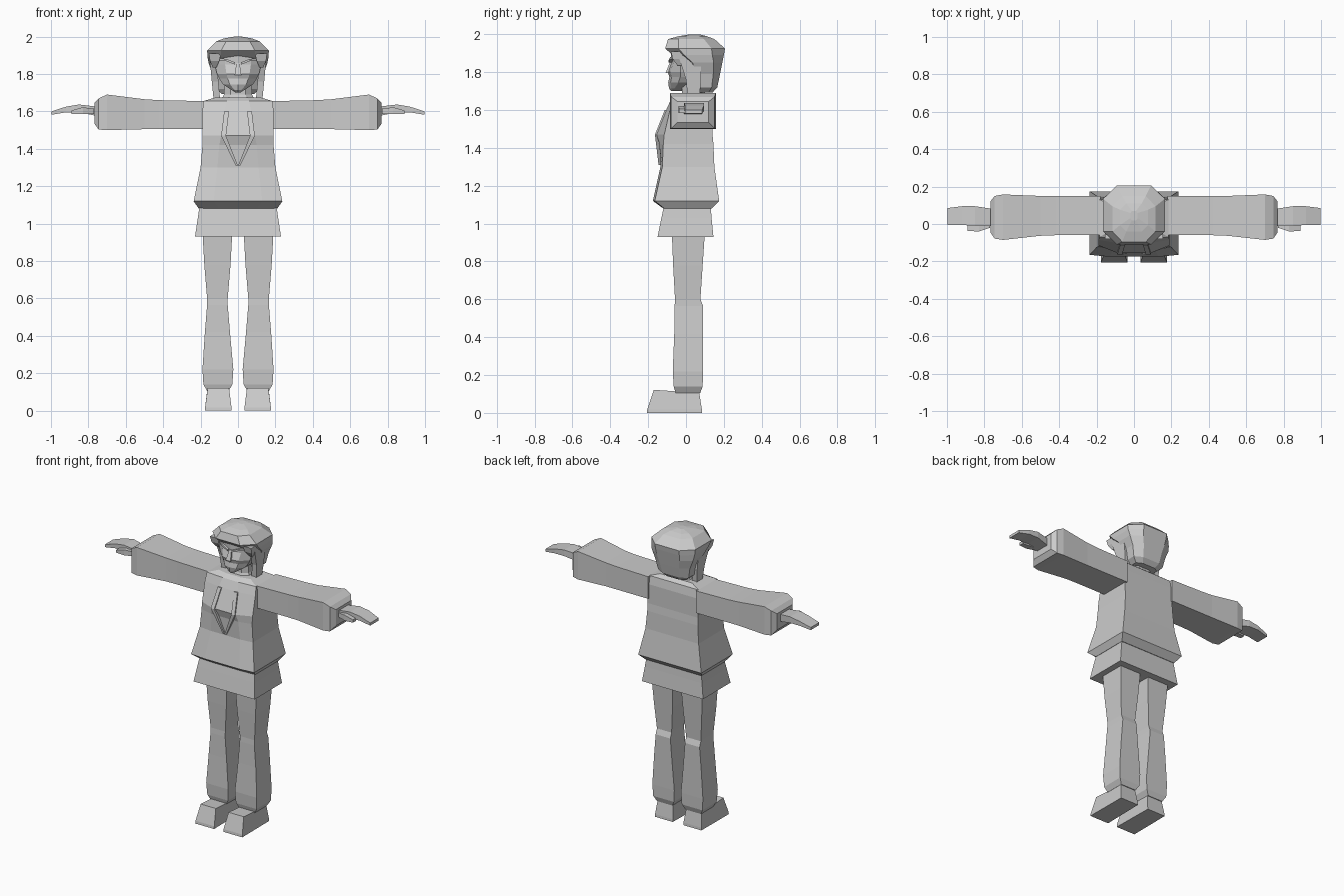
import bpy, bmesh
from mathutils import Vector

grey = bpy.data.materials.new("plain_grey")
grey.diffuse_color = (0.6, 0.6, 0.6, 1)


def loft(name, rings, mirror=False):
    """Skin a list of equal-length point rings and cap both ends."""
    bm = bmesh.new()
    vs = [[bm.verts.new(p) for p in r] for r in rings]
    n = len(rings[0])
    for a, b in zip(vs, vs[1:]):
        for i in range(n):
            j = (i + 1) % n
            bm.faces.new((a[i], a[j], b[j], b[i]))
    bm.faces.new(vs[0][::-1])
    bm.faces.new(vs[-1])
    bmesh.ops.recalc_face_normals(bm, faces=bm.faces)
    me = bpy.data.meshes.new(name)
    bm.to_mesh(me)
    bm.free()
    me.materials.append(grey)
    ob = bpy.data.objects.new(name, me)
    bpy.context.collection.objects.link(ob)
    if mirror:
        m = ob.modifiers.new("mirror", 'MIRROR')
        m.use_mirror_merge = False
    return ob


def box_z(z, x0, x1, y0, y1):
    return [(x0, y0, z), (x1, y0, z), (x1, y1, z), (x0, y1, z)]


def box_x(x, y0, y1, z0, z1):
    return [(x, y0, z0), (x, y1, z0), (x, y1, z1), (x, y0, z1)]


def body(z, w, side, c, front, back):
    return [(-w, back, z), (w, back, z), (w, side, z),
            (c, front, z), (-c, front, z), (-w, side, z)]


def octagon(z, w, f, b, k=0.55):
    m, h = (f + b) / 2, (b - f) / 2 * k
    return [(-w * k, f, z), (w * k, f, z), (w, m - h, z), (w, m + h, z),
            (w * k, b, z), (-w * k, b, z), (-w, m + h, z), (-w, m - h, z)]


def face_ring(z, w, f, s, b):
    return [(0, f, z), (w * .55, f + .012, z), (w, s, z), (w, b, z),
            (-w, b, z), (-w, s, z), (-w * .55, f + .012, z)]


# jacket with a bulging chest and flared hem
loft("jacket", [body(*r) for r in (
    (1.08, .21, -.115, .10, -.12, .135), (1.12, .237, -.165, .13, -.175, .175),
    (1.30, .20, -.125, .11, -.135, .15), (1.42, .19, -.12, .10, -.14, .145),
    (1.47, .19, -.115, .09, -.155, .14), (1.60, .19, -.085, .07, -.105, .14),
    (1.655, .185, -.07, .06, -.08, .13), (1.675, .12, -.035, .05, -.05, .105))])

# skirt of the undershirt
loft("undershirt_hem", [box_z(.93, -.23, .23, -.15, .145),
                        box_z(1.03, -.215, .215, -.13, .135),
                        box_z(1.10, -.205, .205, -.115, .13)])

# lapels: two narrow raised strips meeting in a point
path = [(.062, -.101, 1.60), (.078, -.152, 1.47), (.0, -.133, 1.31)]
loft("lapel", [[(max(x - .014, 0), y - .012, z), (x + .012, y - .012, z),
                (x + .012, y + .02, z), (max(x - .014, 0), y + .02, z)]
               for x, y, z in path], True)

# sleeves
loft("sleeve", [box_x(*r) for r in (
    (.18, -.06, .15, 1.505, 1.655), (.42, -.06, .15, 1.505, 1.66),
    (.50, -.063, .15, 1.505, 1.665), (.70, -.085, .158, 1.50, 1.69),
    (.745, -.078, .15, 1.503, 1.67), (.768, -.045, .12, 1.535, 1.645))], True)

# hands
loft("hand", [box_x(*r) for r in (
    (.75, -.01, .08, 1.575, 1.625), (.85, -.01, .095, 1.595, 1.637),
    (.92, -.005, .095, 1.595, 1.625), (.998, -.005, .085, 1.582, 1.60))], True)
loft("thumb", [box_x(*r) for r in (
    (.77, -.02, .01, 1.585, 1.615), (.83, -.04, .0, 1.585, 1.622),
    (.89, -.037, -.005, 1.585, 1.605))], True)

# trousers
loft("trouser_leg", [box_z(*r) for r in (
    (.105, .05, .165, -.055, .075), (.14, .03, .185, -.065, .088),
    (.22, .025, .19, -.07, .09), (.42, .043, .177, -.062, .09),
    (.565, .055, .165, -.06, .09), (.60, .055, .165, -.058, .076),
    (.78, .04, .18, -.068, .088), (.96, .03, .19, -.075, .10))], True)

# shoes with a sloping toe
loft("shoe", [
    [(.035, -.207, 0), (.177, -.207, 0), (.175, .085, 0), (.04, .085, 0)],
    [(.035, -.205, .018), (.176, -.205, .018), (.174, .084, .018), (.04, .084, .018)],
    [(.048, -.17, .122), (.162, -.17, .122), (.165, .07, .105), (.05, .07, .105)]], True)

# neck
loft("neck", [octagon(1.64, .10, -.04, .11), octagon(1.69, .075, -.02, .10),
              octagon(1.78, .07, -.02, .09)])

# face
loft("face", [face_ring(*r) for r in (
    (1.70, .012, -.078, -.06, .0), (1.715, .035, -.09, -.06, .03),
    (1.745, .08, -.094, -.04, .06), (1.775, .10, -.088, -.03, .08),
    (1.80, .112, -.096, -.03, .08), (1.85, .125, -.078, -.03, .08),
    (1.93, .128, -.08, -.03, .08))])
loft("nose", [box_z(1.795, -.018, .018, -.108, -.07),
              box_z(1.86, -.008, .008, -.082, -.06)])
loft("brow", [[(x, -.092 + t, z), (x, -.05 + t, z),
               (x, -.05 + t, z + .012), (x, -.092 + t, z + .012)]
              for x, z, t in ((.015, 1.85, 0), (.06, 1.868, .008),
                              (.10, 1.872, .035))], True)

# hair cap, tucked in under the fringe and gathered at the nape
loft("hair", [octagon(*r) for r in (
    (1.692, .085, .05, .14), (1.72, .115, .035, .165),
    (1.79, .13, .02, .18), (1.85, .155, -.01, .192),
    (1.89, .163, -.07, .20), (1.925, .165, -.11, .206),
    (1.975, .115, -.095, .15), (1.99, .075, -.04, .11),
    (2.0, .02, .02, .07))])

# side locks and temple tufts
loft("side_lock", [box_z(*r) for r in (
    (1.66, .095, .13, .01, .07), (1.76, .105, .14, .0, .08),
    (1.87, .11, .15, -.035, .08))], True)
loft("temple_tuft", [box_z(*r) for r in (
    (1.835, .115, .135, -.045, .0), (1.87, .10, .15, -.07, .02),
    (1.91, .09, .155, -.08, .03))], True)
